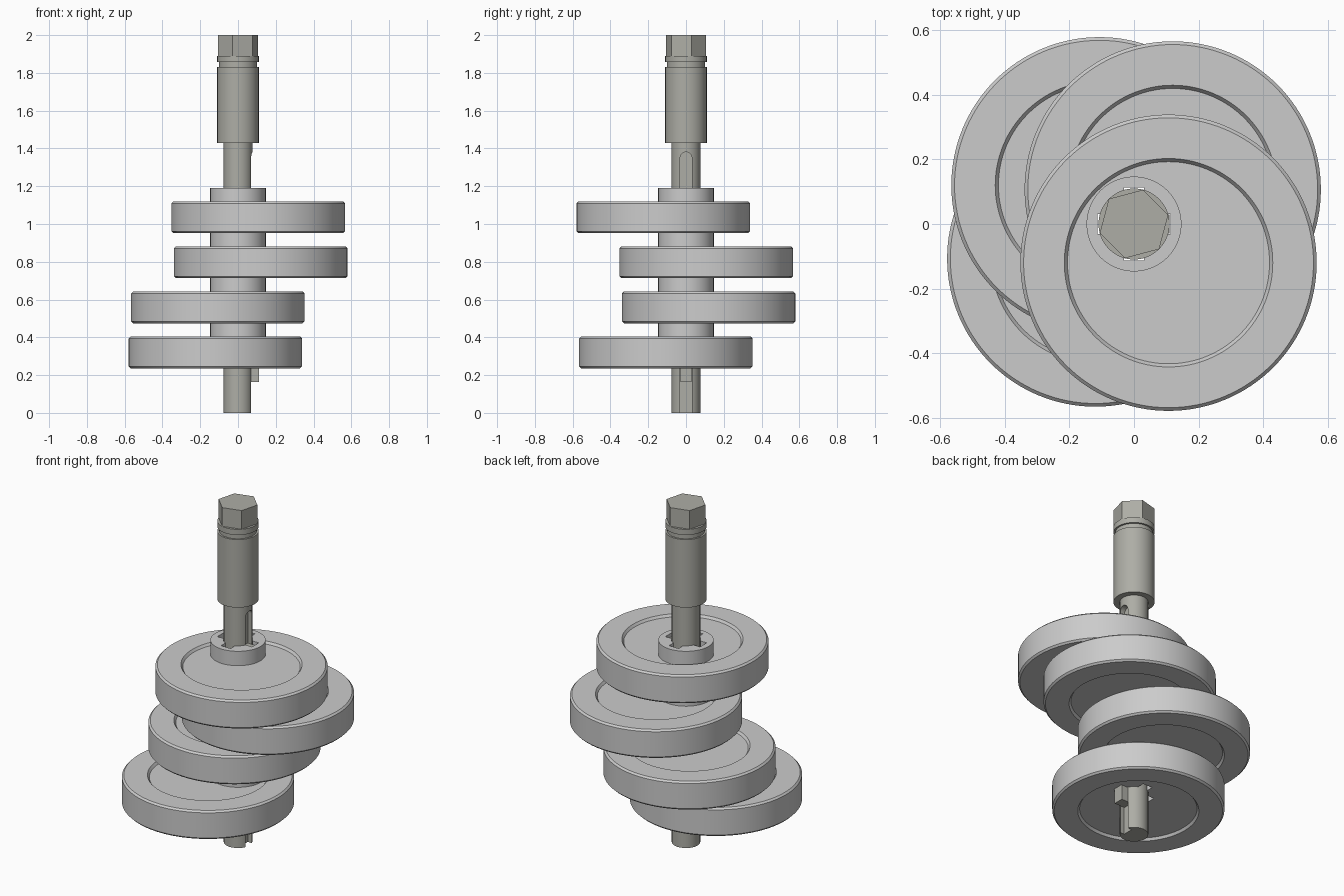
import bpy, bmesh, math
from mathutils import Matrix, Vector

if "Cube" in bpy.data.objects:
    bpy.data.objects.remove(bpy.data.objects["Cube"])


def material(name, color):
    m = bpy.data.materials.new(name)
    m.diffuse_color = color
    m.use_nodes = True
    m.node_tree.nodes["Principled BSDF"].inputs["Base Color"].default_value = m.diffuse_color
    return m


STEEL = material("dark_steel", (0.42, 0.42, 0.38, 1))
GREY = material("light_grey", (0.66, 0.66, 0.66, 1))


def finish(name, bm, mat=None):
    bmesh.ops.recalc_face_normals(bm, faces=bm.faces)
    mesh = bpy.data.meshes.new(name)
    bm.to_mesh(mesh)
    bm.free()
    ob = bpy.data.objects.new(name, mesh)
    bpy.context.collection.objects.link(ob)
    if mat:
        mesh.materials.append(mat)
    return ob


def lathe(name, profile, mat=None, steps=96, center=(0, 0, 0)):
    """Spin an (r, z) profile, closed on the axis, into a solid."""
    bm = bmesh.new()
    rings = []
    for r, z in profile:
        rings.append([bm.verts.new((r * math.cos(2 * math.pi * i / steps),
                                    r * math.sin(2 * math.pi * i / steps), z))
                      for i in range(steps)])
    for a, b in zip(rings, rings[1:]):
        for i in range(steps):
            j = (i + 1) % steps
            bm.faces.new((a[i], a[j], b[j], b[i]))
    bm.faces.new(rings[0][::-1])
    bm.faces.new(rings[-1])
    bmesh.ops.translate(bm, verts=bm.verts, vec=Vector(center))
    return finish(name, bm, mat)


def prism(name, outline, lo, hi, axis="z", mat=None):
    """Extrude a 2D outline along z, or a (y, z) outline along x."""
    bm = bmesh.new()
    place = (lambda p, d: (p[0], p[1], d)) if axis == "z" else (lambda p, d: (d, p[0], p[1]))
    a = [bm.verts.new(place(p, lo)) for p in outline]
    b = [bm.verts.new(place(p, hi)) for p in outline]
    n = len(outline)
    bm.faces.new(a)
    bm.faces.new(b)
    for i in range(n):
        bm.faces.new((a[i], a[(i + 1) % n], b[(i + 1) % n], b[i]))
    return finish(name, bm, mat)


def cut(ob, cutter):
    mod = ob.modifiers.new("cut", "BOOLEAN")
    mod.operation, mod.solver, mod.object = "DIFFERENCE", "EXACT", cutter
    cutter.hide_render = True
    cutter.hide_set(True)
    bpy.context.view_layer.objects.active = ob
    bpy.ops.object.modifier_apply(modifier=mod.name)


def smooth(ob):
    bpy.ops.object.select_all(action="DESELECT")
    ob.select_set(True)
    bpy.context.view_layer.objects.active = ob
    bpy.ops.object.shade_smooth_by_angle(angle=math.radians(30))


R, W = 0.076, 0.031          # shaft radius, key half width

# Stepped shaft with a retaining-ring groove
shaft = lathe("shaft", [(R, 0), (R, 1.43), (0.11, 1.43), (0.11, 1.83), (0.1, 1.83),
                        (0.1, 1.857), (0.11, 1.857), (0.11, 1.89)], STEEL)
# Keyway with a rounded top end
arc = [(W * math.cos(math.pi * i / 16), 1.35 + W * math.sin(math.pi * i / 16)) for i in range(17)]
slot = prism("keyway_cutter", [(-W, -0.1), (W, -0.1)] + arc, 0.042, 0.2, "x")
cut(shaft, slot)
smooth(shaft)

# Hexagonal drive end
prism("hex_drive", [(0.11 * math.cos(math.radians(15 + 60 * i)),
                     0.11 * math.sin(math.radians(15 + 60 * i))) for i in range(6)],
      1.89, 2.0, "z", STEEL)

# Long key
k = W - 0.001
prism("key", [(0.042, -k), (0.11, -k), (0.11, k), (0.042, k)], 0.163, 1.17, "z", STEEL)

# Bore with four keyways, shared by every disc and hub
B, K = R + 0.002, 0.113
t = math.asin(W / B)
bore_outline = []
for q in range(4):
    rot = Matrix.Rotation(q * math.pi / 2, 2)
    pts = [(K, -W), (K, W)]
    pts += [(B * math.cos(a), B * math.sin(a)) for a in
            [t + (math.pi / 2 - 2 * t) * i / 10 for i in range(11)]]
    bore_outline += [tuple(rot @ Vector(p)) for p in pts]
bore = prism("bore_cutter", bore_outline, 0.1, 1.3)

# Four eccentric discs, each turned a quarter from the next, with hubs
H, STEP, REC, C = 0.168, 0.2385, 0.014, 0.01
half = [(0.313, REC), (0.323, 0), (0.459 - C, 0), (0.459, C)]
profile = half + [(r, H - z) for r, z in reversed(half)]
center = Vector((-0.12, -0.107))
for i in range(4):
    z = 0.236 + i * STEP
    disc = lathe(f"eccentric_disc_{i + 1}", profile, GREY, 128, (center.x, center.y, z))
    hub = lathe(f"hub_{i + 1}", [(0.147, z + REC + 0.004), (0.147, z + STEP)], GREY)
    for part in (disc, hub):
        cut(part, bore)
        smooth(part)
    center = Matrix.Rotation(-math.pi / 2, 2) @ center
